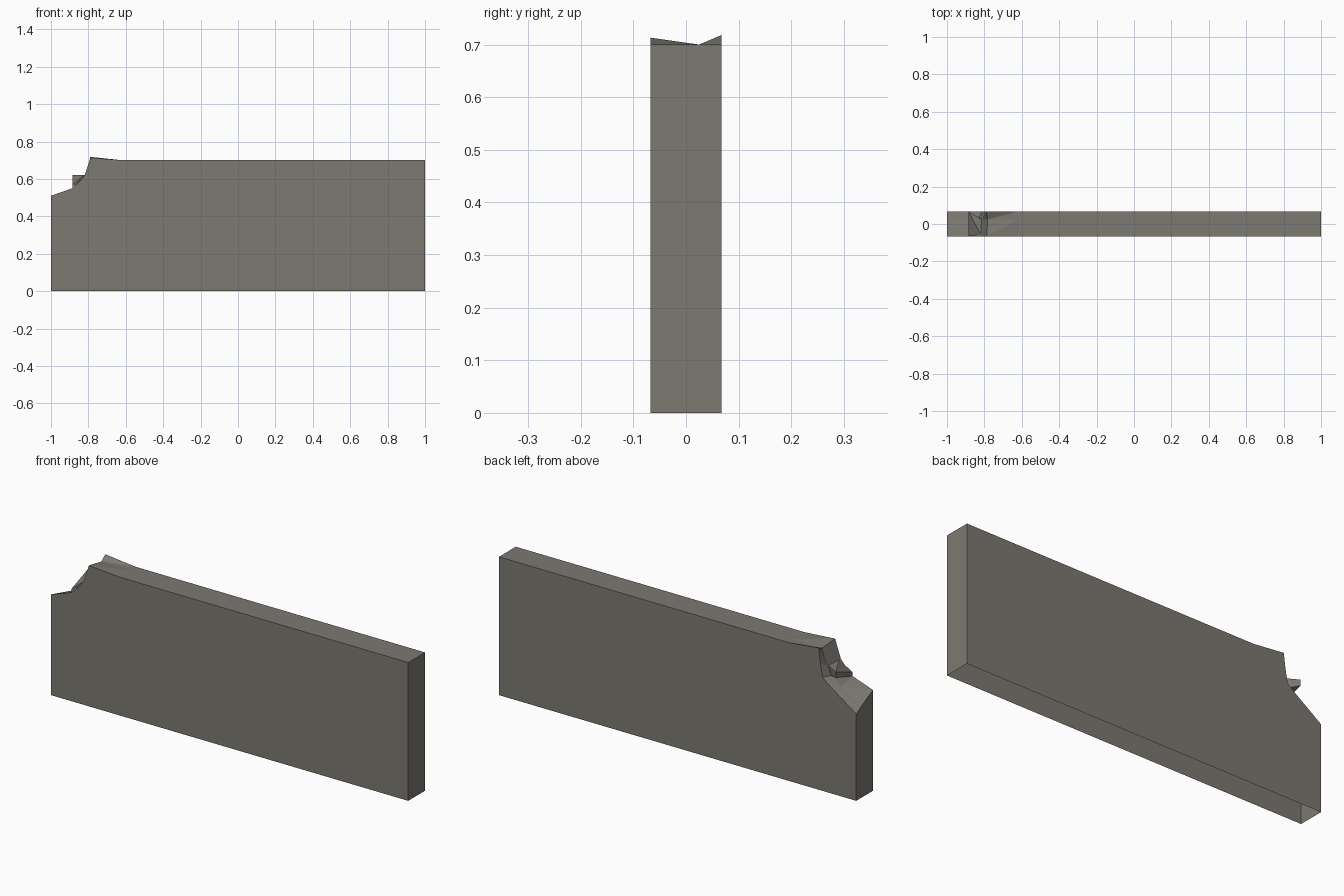
import bpy, bmesh

if "Cube" in bpy.data.objects:
    bpy.data.objects.remove(bpy.data.objects["Cube"])

HALF_Y = 0.067

# One stone colour for the whole wall
stone = bpy.data.materials.new("warm grey stone")
stone.diffuse_color = (0.205, 0.192, 0.168, 1)
stone.use_nodes = True
stone.node_tree.nodes["Principled BSDF"].inputs["Base Color"].default_value = stone.diffuse_color


def finish(bm, name):
    mesh = bpy.data.meshes.new(name)
    bm.to_mesh(mesh)
    bm.free()
    mesh.materials.append(stone)
    obj = bpy.data.objects.new(name, mesh)
    bpy.context.collection.objects.link(obj)
    return obj


# Top edge outlines (x, z) on the front, middle and back of the slab
front_edge = [(-1, .51), (-.885, .55), (-.85, .585), (-.82, .62), (-.788, .713), (-.615, .70), (1, .70)]
mid_edge = [(-1, .464), (-.885, .535), (-.835, .575), (-.81, .62), (-.782, .70), (-.615, .70), (1, .70)]
back_edge = [(-1, .44), (-.85, .544), (-.812, .574), (-.80, .64), (-.79, .718), (-.62, .70), (1, .70)]

# Wall slab: broken top lofted across the three outlines, open underneath
bm = bmesh.new()
rows = []
for y, edge in ((-HALF_Y, front_edge), (.025, mid_edge), (HALF_Y, back_edge)):
    rows.append([bm.verts.new((x, y, z)) for x, z in edge])
f, m, b = rows
for near, far in ((f, m), (m, b)):
    for i in range(len(f) - 1):
        if i < 5:  # broken part is faceted
            bm.faces.new((near[i], near[i + 1], far[i + 1]))
            bm.faces.new((near[i], far[i + 1], far[i]))
        else:
            bm.faces.new((near[i], near[i + 1], far[i + 1], far[i]))
fl, fr, br, bl = [bm.verts.new((x, y, 0)) for x, y in
                  ((-1, -HALF_Y), (1, -HALF_Y), (1, HALF_Y), (-1, HALF_Y))]
bm.faces.new([fl, fr] + f[::-1])
bm.faces.new([br, bl] + b)
bm.faces.new((fr, br, b[-1], m[-1], f[-1]))
bm.faces.new((bl, fl, f[0], m[0], b[0]))
bmesh.ops.recalc_face_normals(bm, faces=bm.faces)
finish(bm, "broken_wall")

# Jagged chunk sticking out of the break
bm = bmesh.new()
for p in ((-.885, .067, .62), (-.885, .066, .59), (-.885, -.066, .55), (-.885, -.066, .57),
          (-.82, -.055, .62), (-.815, .025, .62), (-.82, .02, .57)):
    bm.verts.new(p)
bmesh.ops.convex_hull(bm, input=bm.verts)
bmesh.ops.recalc_face_normals(bm, faces=bm.faces)
finish(bm, "broken_chunk")
